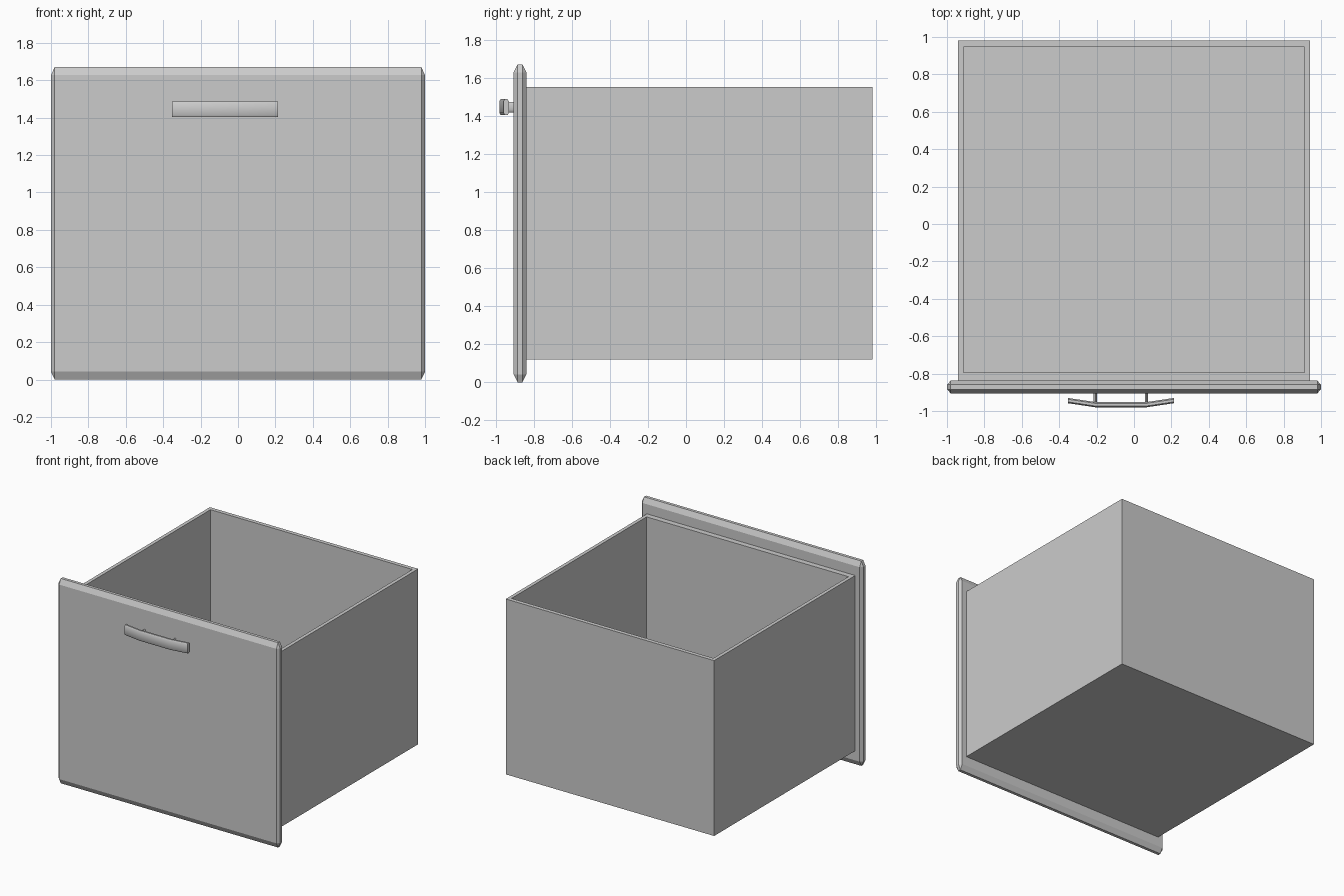
import bpy, bmesh
from itertools import product
from math import cos, sin, pi, radians
from mathutils import Vector

old = bpy.data.objects.get("Cube")
if old:
    bpy.data.objects.remove(old, do_unlink=True)

GREY = (0.6, 0.6, 0.6, 1.0)
grey = bpy.data.materials.new("plain_grey")
grey.use_nodes = True
grey.diffuse_color = GREY
grey.node_tree.nodes["Principled BSDF"].inputs["Base Color"].default_value = GREY


def finish(bm, name, smooth=None):
    bmesh.ops.recalc_face_normals(bm, faces=bm.faces)
    mesh = bpy.data.meshes.new(name)
    bm.to_mesh(mesh)
    bm.free()
    mesh.materials.append(grey)
    ob = bpy.data.objects.new(name, mesh)
    bpy.context.collection.objects.link(ob)
    if smooth:
        bpy.ops.object.select_all(action='DESELECT')
        ob.select_set(True)
        bpy.context.view_layer.objects.active = ob
        bpy.ops.object.shade_smooth_by_angle(angle=radians(smooth))
    return ob


def loft(name, rings, smooth):
    """Skin a list of rings and cap both ends."""
    bm = bmesh.new()
    loops = [[bm.verts.new(p) for p in ring] for ring in rings]
    n = len(loops[0])
    for a, b in zip(loops, loops[1:]):
        for i in range(n):
            j = (i + 1) % n
            bm.faces.new((a[i], a[j], b[j], b[i]))
    bm.faces.new(loops[0])
    bm.faces.new(loops[-1])
    return finish(bm, name, smooth)


# Front panel: a slab with every edge chamfered, by a different amount per axis
half = Vector((1.0, 0.0335, 0.835))
cut = Vector((0.02, 0.021, 0.042))
centre = Vector((0, -0.8715, 0.835))
bm = bmesh.new()
for signs in product((-1, 1), repeat=3):
    for axis in range(3):
        p = half - cut
        p[axis] = half[axis]
        bm.verts.new(centre + Vector([s * c for s, c in zip(signs, p)]))
bmesh.ops.convex_hull(bm, input=bm.verts)
bmesh.ops.dissolve_limit(bm, angle_limit=radians(1), verts=bm.verts, edges=bm.edges)
finish(bm, "front_panel")


# Drawer box: outer and inner open shells joined by the rim
def open_shell(bm, hx, y0, y1, z0, z1):
    ring = [(-hx, y0), (hx, y0), (hx, y1), (-hx, y1)]
    low = [bm.verts.new((x, y, z0)) for x, y in ring]
    top = [bm.verts.new((x, y, z1)) for x, y in ring]
    bm.faces.new(low)
    for i in range(4):
        j = (i + 1) % 4
        bm.faces.new((low[i], low[j], top[j], top[i]))
    return top


bm = bmesh.new()
outer = open_shell(bm, 0.94, -0.84, 0.98, 0.12, 1.55)
inner = open_shell(bm, 0.911, -0.793, 0.947, 0.15, 1.55)
for i in range(4):
    j = (i + 1) % 4
    bm.faces.new((outer[i], outer[j], inner[j], inner[i]))
finish(bm, "drawer_box")

# Handle bar: a flattened chamfered section swept along a bowed path
HANDLE_X, HANDLE_Z = -0.07, 1.445
section = [(-0.007, -0.042), (0.007, -0.042), (0.014, -0.03), (0.014, 0.03),
           (0.007, 0.042), (-0.007, 0.042), (-0.014, 0.03), (-0.014, -0.03)]
path = [(-0.284, -0.944), (-0.137, -0.966), (0.137, -0.966), (0.284, -0.944)]
loft("handle_bar", [[(HANDLE_X + x, y + dy, HANDLE_Z + dz) for dy, dz in section]
                    for x, y in path], 32)

# Handle posts: short oval pegs between panel and bar
for side, name in ((-1, "right"), (1, "left")):
    rings = [[(HANDLE_X + side * 0.137 + 0.009 * cos(k * pi / 6), y,
               HANDLE_Z + 0.028 * sin(k * pi / 6)) for k in range(12)]
             for y in (-0.9, -0.96)]
    loft("handle_post_" + name, rings, 45)
